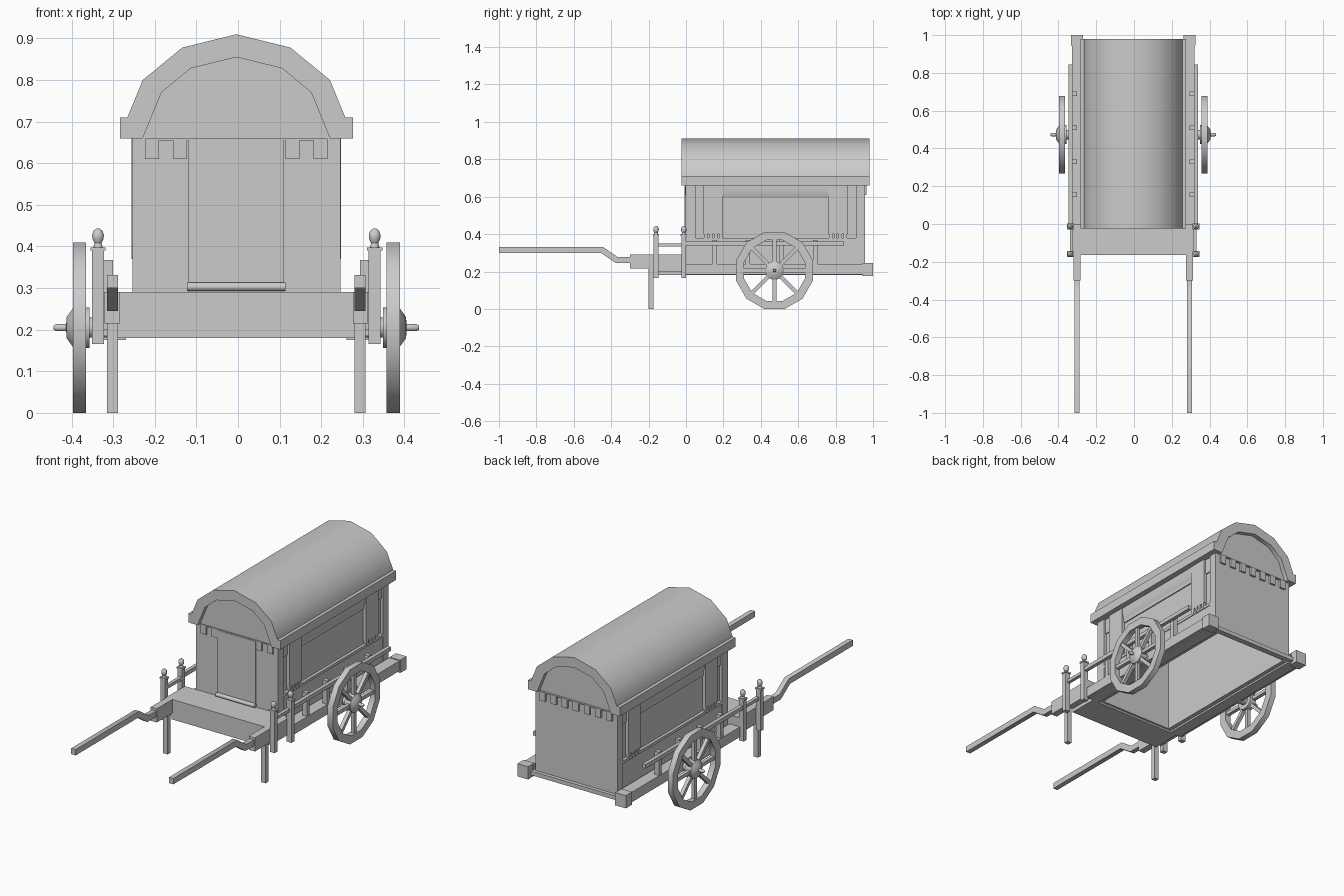
import bpy, bmesh, math
from mathutils import Matrix, Vector

if "Cube" in bpy.data.objects:
    bpy.data.objects.remove(bpy.data.objects["Cube"])

CX = -0.004          # small sideways offset of the whole cart
parts = []


def finish(name, bm, mirror=False):
    bmesh.ops.recalc_face_normals(bm, faces=bm.faces)
    me = bpy.data.meshes.new(name)
    bm.to_mesh(me)
    bm.free()
    ob = bpy.data.objects.new(name, me)
    bpy.context.collection.objects.link(ob)
    ob.location.x = CX
    if mirror:
        ob.modifiers.new("Mirror", 'MIRROR').use_mirror_merge = False
    parts.append(ob)
    return ob


def add_box(bm, x, y, z, mat=Matrix()):
    size = Vector((x[1] - x[0], y[1] - y[0], z[1] - z[0]))
    mid = Vector((x[0] + x[1], y[0] + y[1], z[0] + z[1])) / 2
    bmesh.ops.create_cube(bm, size=1, matrix=mat @ Matrix.Translation(mid) @ Matrix.Diagonal((*size, 1)))


def box(name, x, y, z, mirror=False):
    bm = bmesh.new()
    add_box(bm, x, y, z)
    return finish(name, bm, mirror)


def prism(name, pts, axis, a, b, mirror=False):
    """Extrude a 2D outline along x (pts = y,z) or y (pts = x,z)."""
    bm = bmesh.new()
    place = (lambda p: (a, *p)) if axis == 'x' else (lambda p: (p[0], a, p[1]))
    face = bm.faces.new([bm.verts.new(place(p)) for p in pts])
    ext = bmesh.ops.extrude_face_region(bm, geom=[face])
    d = Vector((b - a, 0, 0)) if axis == 'x' else Vector((0, b - a, 0))
    bmesh.ops.translate(bm, vec=d, verts=[v for v in ext['geom'] if isinstance(v, bmesh.types.BMVert)])
    return finish(name, bm, mirror)


def lathe(bm, profile, n, mat):
    """Spin (radius, height) points about local z."""
    rings = []
    for r, h in profile:
        rings.append([bm.verts.new(mat @ Vector((r * math.cos(2 * math.pi * (i + .5) / n),
                                                 r * math.sin(2 * math.pi * (i + .5) / n), h)))
                      for i in range(n)])
    for p, q in zip(rings, rings[1:]):
        for i in range(n):
            j = (i + 1) % n
            bm.faces.new((p[i], p[j], q[j], q[i]))
    return rings


def both(half):
    """Complete a half outline (right foot to apex) to the left."""
    return half + [(-x, z) for x, z in reversed(half) if x > 0]


# Roof shell, eaves
outer = both([(.262, .69), (.262, .71), (.225, .80), (.13, .878), (0, .91)])
inner = both([(.225, .66), (.18, .77), (.11, .828), (0, .855)])
prism("roof", outer + [(-.225, .69)] + inner[::-1] + [(.225, .69)], 'y', -.025, .98)
box("eave", (.225, .28), (-.025, .98), (.66, .71), True)

# Hollow body, open underneath: end walls with gables, and side walls
gable = [(-.235, .19), (.235, .19), (.235, .66)] + inner[1:-1] + [(-.235, .66)]
prism("front_wall", gable, 'y', .0, .012)
prism("back_wall", gable, 'y', .943, .955)
box("side_wall", (.222, .234), (.005, .95), (.19, .665), True)
for nm, y in (("front_corner_post", (-.002, .05)), ("back_corner_post", (.91, .957))):
    box(nm, (.229, .25), y, (.19, .66), True)
box("side_lower_panel", (.228, .246), (.05, .91), (.19, .365), True)
box("side_sill", (.228, .25), (.05, .91), (.365, .38), True)
box("side_header", (.228, .24), (.05, .91), (.575, .66), True)

# Rolled window awning
roll = [(.225, .66), (.249, .66), (.249, .64), (.246, .615), (.240, .593), (.231, .575), (.225, .575)]
prism("window_awning", roll, 'y', .195, .76, True)

# Side curtains with scalloped hems
for nm, y0 in (("front_curtain", .093), ("back_curtain", .76)):
    hem = []
    for k in range(4):
        c = y0 + .013 + k * .0263
        hem += [(c - .0131, .40), (c - .009, .40), (c - .009, .38), (c - .004, .37),
                (c + .004, .37), (c + .009, .38), (c + .009, .40)]
    prism(nm, hem + [(y0 + .105, .40), (y0 + .105, .66), (y0 - .0001, .66)], 'x', .229, .252, True)

# Toothed valances on both ends
teeth = []
for k in range(7):
    c = (k - 3) * .0675
    teeth += [(c - .017, .655), (c - .017, .61), (c + .017, .61), (c + .017, .655)]
teeth = [(-.2195, .66)] + teeth[1:-1] + [(.2195, .66)]
prism("front_valance", teeth, 'y', -.006, .002)
prism("back_valance", teeth, 'y', .953, .966)

# Door and rounded doorstep
box("door", (-.115, .115), (-.008, .01), (.29, .655))
bm = bmesh.new()
step = lathe(bm, [(.011, -.118), (.011, .118)], 12,
             Matrix.Translation((0, -.012, .303)) @ Matrix.Rotation(math.pi / 2, 4, 'Y'))
for ring in (step[0], step[-1]):
    bm.faces.new(ring)
finish("doorstep", bm)

# Chassis
box("driver_platform", (-.285, .285), (-.165, .0), (.18, .29))
box("platform_side", (.28, .32), (-.165, .0), (.20, .29), True)
box("side_rail", (.26, .325), (.0, .96), (.185, .24), True)
box("rail_runner", (.245, .31), (.0, .955), (.18, .205), True)
box("rail_end_block", (.265, .33), (.945, 1.0), (.175, .245), True)
box("back_sill", (-.265, .265), (.945, .975), (.19, .212))

# Pull shafts, sockets and prop legs
prism("pull_shaft", [(-1, .30), (-.455, .30), (-.375, .245), (-.29, .245), (-.29, .277),
                     (-.365, .277), (-.445, .332), (-1, .332)], 'x', .284, .311, True)
box("shaft_socket", (.28, .317), (-.30, -.165), (.215, .29), True)
box("prop_leg", (.284, .311), (-.20, -.175), (0, .22), True)

# Turned posts with knobs
for nm, y in (("front_post", -.16), ("rear_post", -.0125)):
    bm = bmesh.new()
    add_box(bm, (.318, .347), (y - .0125, y + .0125), (.165, .39))
    add_box(bm, (.314, .351), (y - .016, y + .016), (.39, .398))
    k = lathe(bm, [(.012, .398), (.009, .408), (.014, .418), (.015, .428), (.011, .438), (.004, .443)],
              10, Matrix.Translation((.3325, y, 0)))
    bm.faces.new(k[-1])
    finish(nm, bm, True)
box("platform_handrail", (.318, .336), (-.15, -.02), (.333, .35), True)

# Side fence
box("fence_rail", (.322, .342), (.0, .845), (.338, .36), True)
bm = bmesh.new()
for y in (.155, .33, .51, .69):
    add_box(bm, (.297, .323), (y - .012, y + .012), (.235, .368))
finish("fence_posts", bm, True)

# Wheels: twelve-sided rim, eight spokes, hub and axle
at = Matrix.Translation((0, .473, .205)) @ Matrix.Rotation(math.pi / 2, 4, 'Y')
bm = bmesh.new()
ro, ri = .205 / math.cos(math.pi / 12), .168
lathe(bm, [(ri, .361), (ro, .361), (ro, .393), (ri, .393), (ri, .361)], 12, at)
bmesh.ops.remove_doubles(bm, verts=bm.verts, dist=1e-5)
finish("wheel_rim", bm, True)
bm = bmesh.new()
for k in range(8):
    add_box(bm, (.03, .17), (-.010, .010), (.367, .387), at @ Matrix.Rotation(k * math.pi / 4, 4, 'Z'))
finish("wheel_spokes", bm, True)
bm = bmesh.new()
h = lathe(bm, [(.025, .31), (.025, .353), (.05, .353), (.05, .391), (.026, .408), (.009, .409),
               (.009, .432), (.005, .439)], 14, at)
bm.faces.new(h[0])
bm.faces.new(h[-1])
finish("wheel_hub", bm, True)

# Smooth the curved parts while keeping corners sharp
for ob in parts:
    ob.select_set(True)
bpy.context.view_layer.objects.active = parts[0]
bpy.ops.object.shade_smooth_by_angle(angle=math.radians(35))
